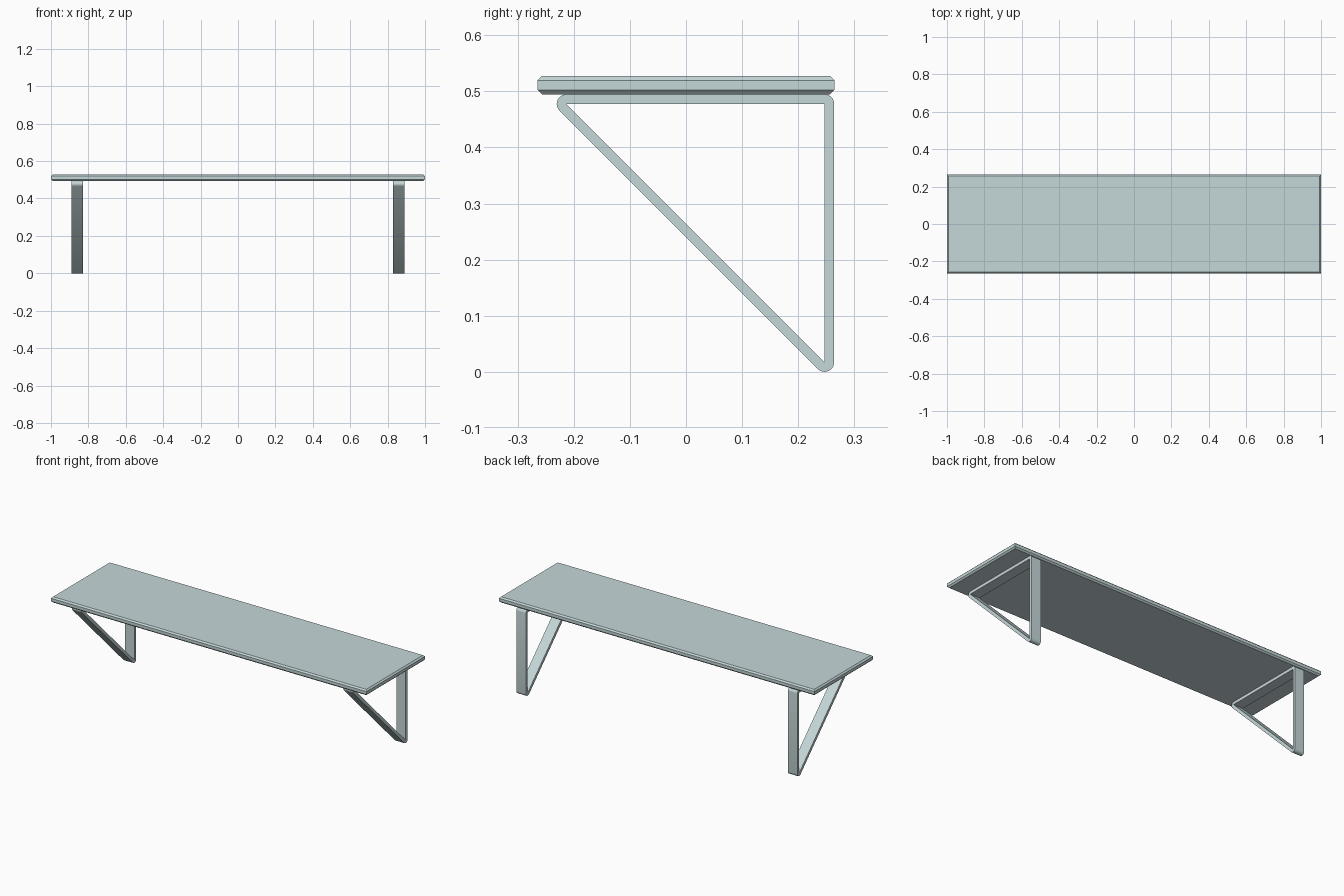
import bpy, bmesh, math
from mathutils import Vector

if "Cube" in bpy.data.objects:
    bpy.data.objects.remove(bpy.data.objects["Cube"])

mat = bpy.data.materials.new("pale grey teal")
mat.diffuse_color = (0.56, 0.68, 0.69, 1)
mat.use_nodes = True
mat.node_tree.nodes["Principled BSDF"].inputs["Base Color"].default_value = mat.diffuse_color


def finish(name, bm):
    bmesh.ops.recalc_face_normals(bm, faces=bm.faces)
    me = bpy.data.meshes.new(name)
    bm.to_mesh(me)
    bm.free()
    me.materials.append(mat)
    ob = bpy.data.objects.new(name, me)
    bpy.context.collection.objects.link(ob)
    return ob


# Bench top: slab with chamfered edges
bm = bmesh.new()
bmesh.ops.create_cube(bm, size=1)
for v in bm.verts:
    v.co = Vector((v.co.x * 2, v.co.y * 0.529, 0.511 + v.co.z * 0.033))
flat = [e for e in bm.edges if abs(e.verts[0].co.z - e.verts[1].co.z) < 1e-6]
bmesh.ops.bevel(bm, geom=flat, offset=0.008, segments=1, affect='EDGES', profile=0.5)
finish("bench_top", bm)


# Triangular flat-bar leg: sharp inner triangle, rounded outer outline
T, STEPS = 0.0172, 6
corners = [  # inner y, z, start and end angle of the outer arc
    (0.247, 0.0172, -135, 0),
    (0.247, 0.4775, 0, 90),
    (-0.2133, 0.4775, 90, 225),
]


def leg(name, x0, x1):
    bm = bmesh.new()
    rings = []
    for x in (x0, x1):
        outer, inner = [], []
        for y, z, a0, a1 in corners:
            iv = bm.verts.new((x, y, z))
            for i in range(STEPS + 1):
                a = math.radians(a0 + (a1 - a0) * i / STEPS)
                outer.append(bm.verts.new((x, y + T * math.cos(a), z + T * math.sin(a))))
                inner.append(iv)
        rings.append((outer, inner))
    (oa, ia), (ob_, ib) = rings
    n = len(oa)
    for i in range(n):
        j = (i + 1) % n
        bm.faces.new((oa[i], oa[j], ob_[j], ob_[i]))          # outer skin
        for o, c in ((oa, ia), (ob_, ib)):                    # side faces
            if c[i] is c[j]:
                bm.faces.new((o[i], o[j], c[i]))
            else:
                bm.faces.new((o[i], o[j], c[j], c[i]))
        if ia[i] is not ia[j]:
            bm.faces.new((ia[i], ia[j], ib[j], ib[i]))        # inner skin
    ob = finish(name, bm)
    bpy.ops.object.select_all(action='DESELECT')
    ob.select_set(True)
    bpy.context.view_layer.objects.active = ob
    bpy.ops.object.shade_smooth_by_angle(angle=math.radians(35))


leg("left_leg", -0.89, -0.83)
leg("right_leg", 0.83, 0.89)
